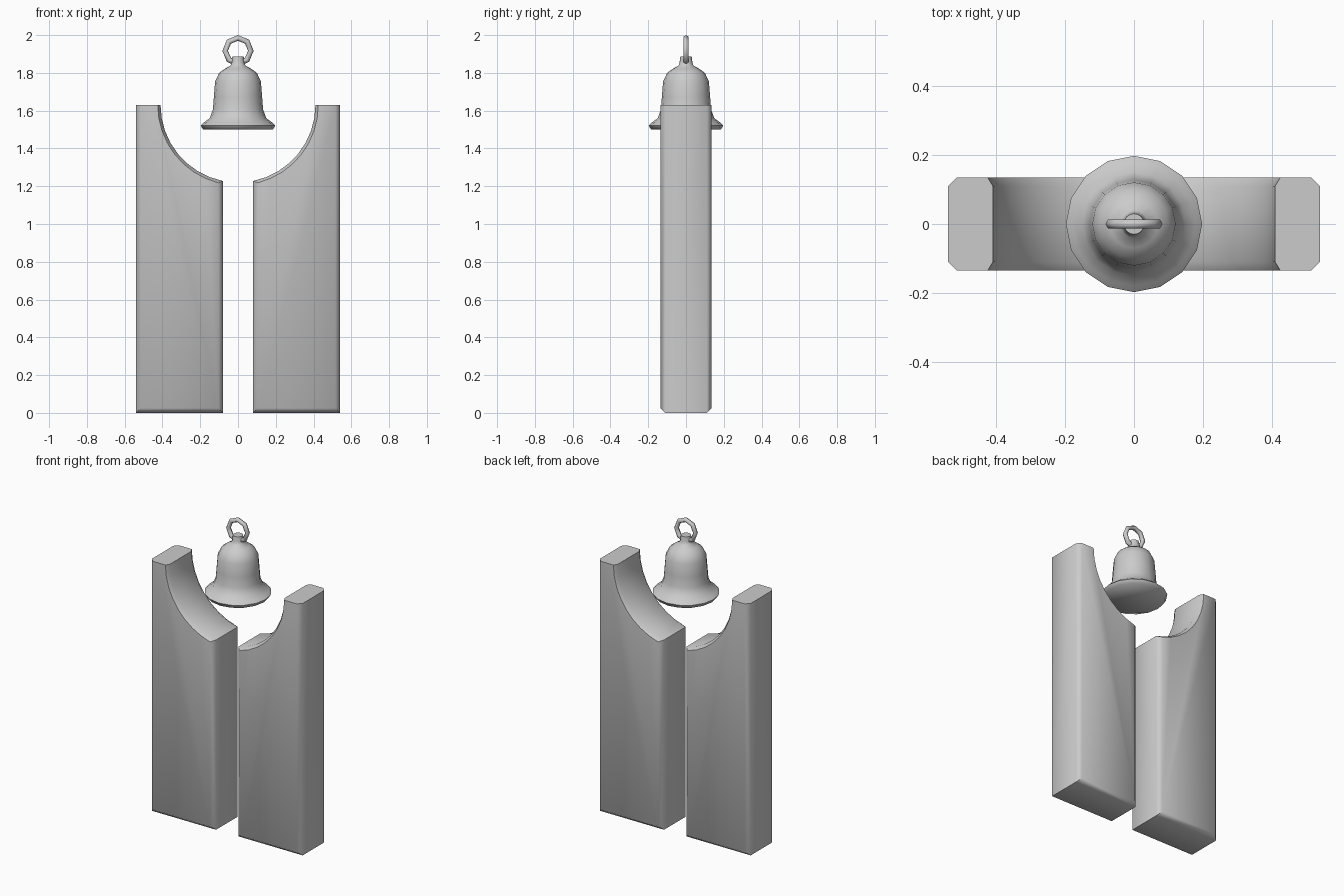
import bpy, bmesh, math

if "Cube" in bpy.data.objects:
    bpy.data.objects.remove(bpy.data.objects["Cube"])

R, TOP, IN, OUT, HALF = 0.41, 1.63, 0.08, 0.54, 0.135


def finish(bm, name, angle):
    bmesh.ops.recalc_face_normals(bm, faces=bm.faces[:])
    me = bpy.data.meshes.new(name)
    bm.to_mesh(me)
    bm.free()
    ob = bpy.data.objects.new(name, me)
    bpy.context.collection.objects.link(ob)
    bpy.ops.object.select_all(action='DESELECT')
    ob.select_set(True)
    bpy.context.view_layer.objects.active = ob
    bpy.ops.object.shade_smooth_by_angle(angle=math.radians(angle))
    return ob


def outline(inset):
    # post silhouette with a quarter-circle scoop, optionally inset
    r, x0, x1 = R + inset * 0.6, IN + inset, OUT - inset
    a0, n = math.acos(x0 / r), 8
    arc = [(r * math.cos(a0 * i / n), TOP - r * math.sin(a0 * i / n)) for i in range(n + 1)]
    return arc + [(x0, inset), (x1, inset), (x1, TOP)]


def post(name, side):
    # stacked outlines along y give chamfered front and back edges
    bm = bmesh.new()
    c = 0.025
    loops = []
    for y, inset in ((-HALF, c), (-HALF + c, 0), (HALF - c, 0), (HALF, c)):
        loops.append([bm.verts.new((side * x, y, z)) for x, z in outline(inset)])
    n = len(loops[0])
    for a, b in zip(loops, loops[1:]):
        for i in range(n):
            j = (i + 1) % n
            bm.faces.new((a[i], a[j], b[j], b[i]))
    bm.faces.new(loops[0])
    bm.faces.new(loops[-1])
    return finish(bm, name, 50)


post("left_post", -1)
post("right_post", 1)

# bell body, lathed
profile = [(0.185, 1.50), (0.198, 1.522), (0.18, 1.538), (0.15, 1.56), (0.133, 1.605),
           (0.128, 1.67), (0.121, 1.755), (0.10, 1.80), (0.07, 1.822), (0.04, 1.838),
           (0.034, 1.855), (0.03, 1.888)]
bm = bmesh.new()
N = 16
rings = [[bm.verts.new((r * math.cos(2 * math.pi * i / N), r * math.sin(2 * math.pi * i / N), z))
          for i in range(N)] for r, z in profile]
for a, b in zip(rings, rings[1:]):
    for i in range(N):
        j = (i + 1) % N
        bm.faces.new((a[i], a[j], b[j], b[i]))
bm.faces.new(rings[0])
bm.faces.new(rings[-1])
finish(bm, "bell", 60)

# hanging ring
bpy.ops.mesh.primitive_torus_add(major_segments=8, minor_segments=6, major_radius=0.068,
                                 minor_radius=0.015, location=(0, 0, 1.917),
                                 rotation=(math.pi / 2, 0, 0))
ring = bpy.context.object
ring.name = "bell_ring"
bpy.ops.object.shade_smooth_by_angle(angle=math.radians(65))
